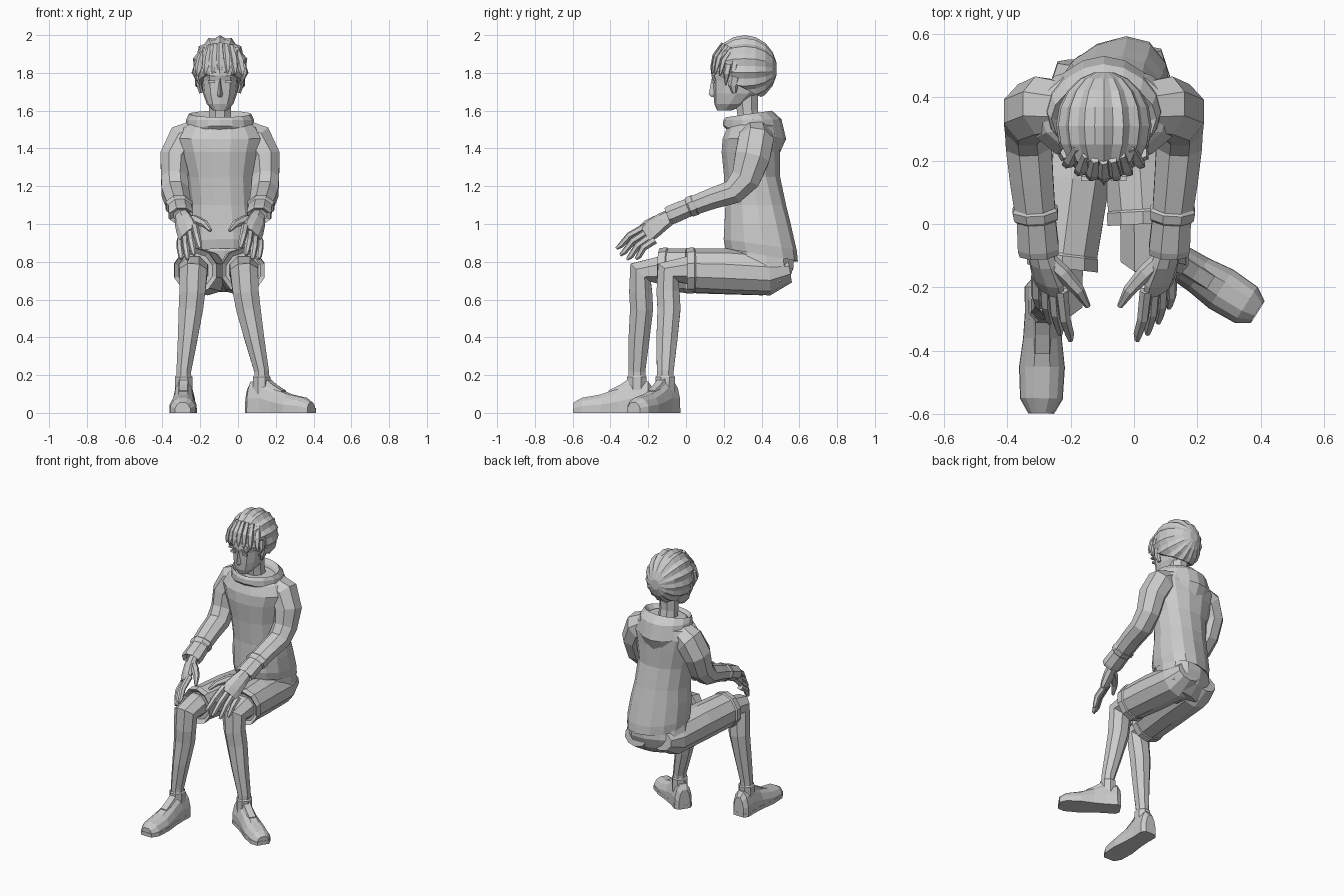
import bpy, bmesh
from math import sin, cos, pi, radians
from mathutils import Vector as V

CX = -0.095  # mirror line of the upper body


def loft(name, rings, cut=None):
    """Skin a list of equal-length point rings and cap both ends."""
    bm = bmesh.new()
    vs = [[bm.verts.new(p) for p in r] for r in rings]
    n = len(vs[0])
    for a, b in zip(vs, vs[1:]):
        for i in range(n):
            j = (i + 1) % n
            bm.faces.new((a[i], a[j], b[j], b[i]))
    bm.faces.new(vs[0])
    bm.faces.new(vs[-1])
    if cut:
        geom = bm.verts[:] + bm.edges[:] + bm.faces[:]
        res = bmesh.ops.bisect_plane(bm, geom=geom, plane_co=cut[0], plane_no=cut[1], clear_inner=True)
        edges = [e for e in res["geom_cut"] if isinstance(e, bmesh.types.BMEdge)]
        bmesh.ops.holes_fill(bm, edges=edges)
    bmesh.ops.recalc_face_normals(bm, faces=bm.faces[:])
    me = bpy.data.meshes.new(name)
    bm.to_mesh(me)
    bm.free()
    ob = bpy.data.objects.new(name, me)
    bpy.context.collection.objects.link(ob)
    return ob


def tube(name, pts, n=8, hint=(1, 0, 0), axis=None):
    """Elliptic tube along (x, y, z, half_width, half_depth) points; axis fixes the ring direction."""
    P = [V(p[:3]) for p in pts]
    rings = []
    for i, p in enumerate(pts):
        t = V(axis) if axis else V()
        if i > 0 and not axis:
            t += (P[i] - P[i - 1]).normalized()
        if i < len(P) - 1 and not axis:
            t += (P[i + 1] - P[i]).normalized()
        t.normalize()
        h = V(hint)
        u = (h - t * h.dot(t)).normalized()
        w = t.cross(u)
        rings.append([P[i] + u * p[3] * cos(a) + w * p[-1] * sin(a)
                      for a in [2 * pi * (k + .5) / n for k in range(n)]])
    return loft(name, rings)


def oval(zf, zb, cx, rx, yf, yb, n=14, e=.85, skew=0):
    """Level or tilted squarish oval ring, front height zf, back height zb, skewed back towards +x."""
    out = []
    for k in range(n):
        a = 2 * pi * k / n
        c, s = cos(a), sin(a)
        c = abs(c) ** e * (1 if c > 0 else -1)
        s = abs(s) ** e * (1 if s > 0 else -1)
        f = (s + 1) / 2
        out.append((cx + rx * c, yf + (yb - yf) * f + skew * c * f, zf + (zb - zf) * f))
    return out


def box(name, c, size):
    x, y, z = c
    a, b, h = [v / 2 for v in size]
    return loft(name, [[(x - a, y - b, k), (x + a, y - b, k), (x + a, y + b, k), (x - a, y + b, k)]
                       for k in (z - h, z + h)])


# Hooded top: body and hood lying on the shoulders
loft("sweater_body", [oval(*r, e=.92, skew=max(0, .045 * (1.3 - r[0]) / .4)) for r in [
    (.90, .83, -.07, .16, .24, .54), (.87, .80, -.07, .182, .205, .585), (.92, .86, -.07, .188, .195, .58),
    (1.0, 1.0, -.075, .184, .20, .55), (1.10, 1.10, -.08, .174, .205, .528),
    (1.25, 1.25, -.09, .18, .198, .50), (1.38, 1.38, CX, .212, .185, .50),
    (1.45, 1.46, CX, .235, .19, .50), (1.51, 1.52, CX, .20, .215, .49), (1.55, 1.56, CX, .13, .24, .45)]])
loft("hood", [oval(*r, n=16, e=1.08) for r in [
    (1.50, 1.35, CX, .17, .215, .485), (1.52, 1.45, CX, .185, .195, .53), (1.55, 1.555, CX, .179, .198, .505),
    (1.565, 1.60, CX, .166, .212, .455), (1.545, 1.575, CX, .15, .23, .425), (1.50, 1.50, CX, .11, .26, .39)]])

# Head and neck
tube("neck", [(CX, .345, 1.47, .068, .066), (CX, .325, 1.60, .062, .06), (CX, .32, 1.70, .066, .068)], 8)
loft("head", [oval(z, z, CX, rx, yf, yb, 12) for z, rx, yf, yb in [
    (1.60, .038, .165, .24), (1.635, .07, .15, .315), (1.69, .09, .145, .385), (1.76, .098, .142, .42),
    (1.785, .102, .134, .435), (1.83, .106, .14, .45), (1.90, .09, .18, .43)]])
loft("nose", [[(CX - w, .16, z), (CX, y, z), (CX + w, .16, z)] for z, w, y in
              [(1.672, .016, .135), (1.685, .02, .12), (1.77, .009, .136)]])
for s in (-1, 1):
    box("eye", (CX + s * .045, .146, 1.753), (.036, .012, .014))
    box("eyebrow", (CX + s * .047, .143, 1.782), (.05, .016, .009))
    tube("ear", [(CX + s * .10, .255, 1.695, .012, .012), (CX + s * .112, .25, 1.735, .014, .026),
                 (CX + s * .119, .26, 1.775, .014, .03), (CX + s * .11, .27, 1.80, .01, .015)], 6)

# Hair: ridged cap combed front to back, with pointed lock tips along the hairline
N = 30
cap = []
for d in (12, 30, 50, 70, 90, 110, 130, 150, 168):
    t = radians(d)
    cap.append([(CX + .15 * k * sin(t) * sin(a), .31 - .172 * cos(t), 1.82 + .178 * k * sin(t) * cos(a))
                for k, a in [((.93, 1.01)[(i + 1) % 2], 2 * pi * i / N) for i in range(N)]])
loft("hair_cap", cap, cut=((0, .14, 1.805), V((0, .14, .27))))
for i in range(-3, 4):
    d = i * .035
    y = .142 + 4 * d * d
    h = 2.2 * d * d
    tube("fringe_lock", [(CX + d * .8, y + .055, 1.955 - h, .014, .012), (CX + d, y + .012, 1.89 - h, .022, .016),
                         (CX + d * 1.1, y, 1.84 - h, .018, .012),
                         (CX + d * 1.15, y - .008, 1.795 - h / 2, .003, .003)], 5)
for s in (-1, 1):
    for y, z in ((.215, 1.735), (.25, 1.75)):
        tube("side_lock", [(CX + s * .122, y + .01, z + .11, .016, .02), (CX + s * .13, y, z + .06, .014, .018),
                           (CX + s * .108, y - .005, z, .003, .003)], 5)

# Arms: sleeve, cuff, palm, fingers and thumb on both sides
for s in (-1, 1):
    def m(*pts):
        return [(CX + s * p[0],) + tuple(p[1:]) for p in pts]
    tube("sleeve", m((.12, .37, 1.475, .085, .085), (.19, .37, 1.44, .10, .10), (.238, .35, 1.35, .087, .10),
                     (.241, .315, 1.24, .077, .085), (.237, .25, 1.17, .078, .07),
                     (.228, .14, 1.135, .074, .06), (.215, .02, 1.09, .068, .054)), 8)
    fore = (-.06 * s, -.92, -.38)
    tube("sleeve_fold", m((.22, .055, 1.105, .068, .05), (.217, .045, 1.10, .077, .06),
                          (.214, .02, 1.09, .075, .058), (.213, .01, 1.086, .064, .05)), 8, axis=fore)
    tube("cuff", m((.214, .02, 1.09, .066, .052), (.207, -.075, 1.05, .07, .055),
                   (.205, -.095, 1.042, .066, .05), (.206, -.08, 1.046, .045, .035)), 8, axis=fore)
    across = (-.09 * s, -.05, .08)
    tube("palm", m((.205, -.06, 1.05, .04, .032), (.193, -.12, 1.015, .056, .035),
                   (.178, -.175, .975, .066, .03), (.17, -.21, .945, .062, .02)), 8, across)
    for k, tip in enumerate([(.105, -.368, .87), (.138, -.348, .835), (.172, -.312, .812), (.205, -.265, .815)]):
        f = k / 3
        a = V((.133, -.21, .988)).lerp(V((.21, -.165, .915)), f)
        b = V(tip)
        mid = a.lerp(b, .5) + V((.004, -.01, .01))
        tube("finger", m((*a, .021, .021), (*mid, .019, .019), (*a.lerp(b, .85), .016, .016), (*b, .008, .008)), 6, across)
    tube("thumb", m((.19, -.10, 1.03, .026, .026), (.13, -.155, 1.02, .027, .026),
                    (.08, -.21, 1.0, .02, .02), (.05, -.26, .965, .009, .009)), 6, (0, 0, 1))

# Seat of the shorts
loft("shorts_seat", [oval(*r, n=12, e=.95, skew=.04) for r in [
    (.66, .64, -.075, .13, .32, .47), (.68, .70, -.075, .185, .28, .54), (.76, .77, -.075, .195, .25, .57),
    (.86, .83, -.07, .18, .23, .57), (.93, .90, -.07, .15, .26, .53)]])


# Legs: shorts leg, bare leg, sock and shoe
def leg(hip, knee, ankle, hem_y, toe, size):
    (hx, hy), (kx, ky), (ax, ay) = hip, knee, ankle
    hemx = kx + (hx - kx) * .15
    midx, midy = (hx + hemx) / 2, (.42 + hem_y) / 2
    along = (hemx - midx, hem_y - midy, 0)
    tube("shorts_leg", [(hx, hy, .755, .085, .065), (hx, hy - .11, .737, .122, .115), (midx, midy, .75, .122, .12),
                        (hemx, hem_y + .03, .755, .113, .115)], 10)
    tube("shorts_hem", [(hemx, hem_y + .05, .755, .11, .112), (hemx, hem_y + .04, .755, .119, .122),
                        (hemx, hem_y, .752, .118, .12), (hemx, hem_y + .02, .752, .095, .095)], 10, axis=along)
    dx, dy = ax - kx, ay - ky
    tube("bare_leg", [(hemx, ky + .22, .75, .085, .085), (kx, ky + .11, .755, .082, .08),
                      (kx, ky + .005, .742, .08, .078), (kx + dx * .1, ky + .005, .64, .074, .066),
                      (kx + dx * .25, ky + .01, .55, .07, .066), (kx + dx * .6, ky + dy * .6 + .005, .39, .056, .06),
                      (ax, ay, .22, .042, .048), (ax, ay, .10, .042, .048)], 8)
    tube("sock", [(ax, ay, .10, .05, .055), (ax, ay, .19, .05, .056), (ax, ay, .198, .044, .05)], 8)
    d = V((toe[0] - ax, toe[1] - ay, 0)).normalized()
    side = V((-d.y, d.x, 0))

    def section(t, w, prof):
        return [V((ax, ay, 0)) + d * (t * size) + side * (w * u) + V((0, 0, z)) for u, z in prof]
    outline = [(-.085, .038, .13), (-.06, .058, .165), (.02, .056, .175), (.10, .06, .13),
               (.19, .071, .098), (.29, .066, .08), (.335, .04, .055)]
    loft("shoe", [section(t, w, [(-1, .01), (-1, .45 * h), (-.75, .8 * h), (-.35, h),
                                 (.35, h), (.75, .8 * h), (1, .45 * h), (1, .01)]) for t, w, h in outline])
    loft("shoe_sole", [section(t * 1.01, w * 1.02, [(-1, 0), (-1, .025), (1, .025), (1, 0)]) for t, w, h in outline])
    loft("shoe_tongue", [section(t, .032, [(-1, z - .04), (-.7, z), (.7, z), (1, z - .04)])
                         for t, z in ((.035, .185), (.09, .148), (.15, .118))])


leg((-.16, .51), (-.237, -.245), (-.287, -.26), -.14, (-.293, -.6), 1)
leg((.005, .55), (.032, -.10), (.125, -.11), .0, (.385, -.275), .93)
